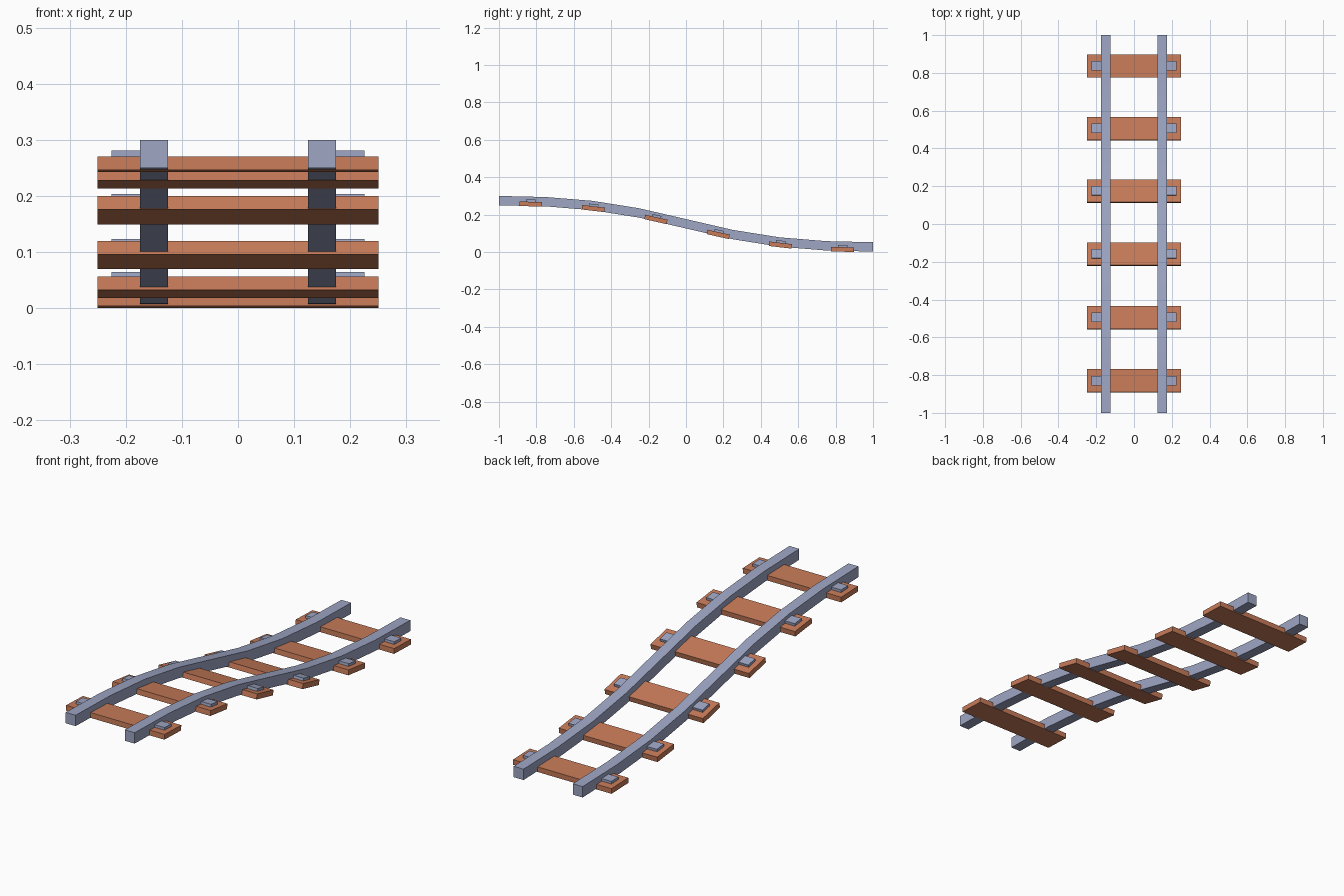
import bpy, bmesh, math
from mathutils import Matrix, Vector

if "Cube" in bpy.data.objects:
    bpy.data.objects.remove(bpy.data.objects["Cube"], do_unlink=True)

DROP, BASE = 0.2475, 0.0025      # height lost along the track, low end of rail
RAIL_X, RAIL_SIZE = 0.15, 0.05


def material(name, rgb):
    m = bpy.data.materials.new(name)
    m.use_nodes = True
    m.diffuse_color = (*rgb, 1)
    m.node_tree.nodes["Principled BSDF"].inputs["Base Color"].default_value = (*rgb, 1)
    return m


steel = material("blue grey steel", (0.34, 0.38, 0.55))
wood = material("red brown wood", (0.58, 0.20, 0.10))


def track(y):
    """Height and slope of the S-curve under the rails at y."""
    u = 0.5 * y
    for _ in range(12):
        u -= (1.5 * u + 2 * u ** 3 - y) / (1.5 + 6 * u * u)
    z = BASE + DROP * (0.5 - 1.5 * u + 2 * u ** 3)
    return z, -DROP * (1.5 - 6 * u * u) / (1.5 + 6 * u * u)


def finish(name, bm, mat):
    bmesh.ops.recalc_face_normals(bm, faces=bm.faces)
    mesh = bpy.data.meshes.new(name)
    bm.to_mesh(mesh)
    bm.free()
    mesh.materials.append(mat)
    obj = bpy.data.objects.new(name, mesh)
    bpy.context.collection.objects.link(obj)
    return obj


def rail(name, x):
    """Square bar swept along the slope."""
    bm = bmesh.new()
    h = RAIL_SIZE / 2
    rings = []
    for i in range(9):
        y = -1 + i / 4
        z = track(y)[0]
        rings.append([bm.verts.new((x + dx, y, z + dz)) for dx, dz in
                      ((-h, 0), (h, 0), (h, RAIL_SIZE), (-h, RAIL_SIZE))])
    for a, b in zip(rings, rings[1:]):
        for k in range(4):
            n = (k + 1) % 4
            bm.faces.new((a[k], a[n], b[n], b[k]))
    bm.faces.new(rings[0])
    bm.faces.new(rings[-1])
    obj = finish(name, bm, steel)
    bpy.ops.object.select_all(action='DESELECT')
    obj.select_set(True)
    bpy.context.view_layer.objects.active = obj
    bpy.ops.object.shade_smooth_by_angle(angle=math.radians(30))


def block(name, size, centre, frame, mat):
    """Box placed in the tilted frame of a sleeper."""
    bm = bmesh.new()
    place = frame @ Matrix.Translation(centre) @ Matrix.Diagonal((*size, 1))
    bmesh.ops.create_cube(bm, size=1, matrix=place)
    finish(name, bm, mat)


sides = (("left", 1), ("right", -1))

# Rails
for side, s in sides:
    rail(f"{side}_rail", s * RAIL_X)

# Sleepers with a fixing plate outside each rail
for i in range(6):
    y = (i - 2.5) / 3 + 0.003
    z, slope = track(y)
    frame = (Matrix.Translation(Vector((0, y, z - 0.0029)))
             @ Matrix.Rotation(math.atan(slope), 4, 'X'))
    block(f"sleeper_{i + 1}", (0.5, 0.122, 0.024), (0, 0, 0.012), frame, wood)
    for side, s in sides:
        block(f"{side}_plate_{i + 1}", (0.07, 0.05, 0.024),
              (s * 0.19, 0, 0.024), frame, steel)
